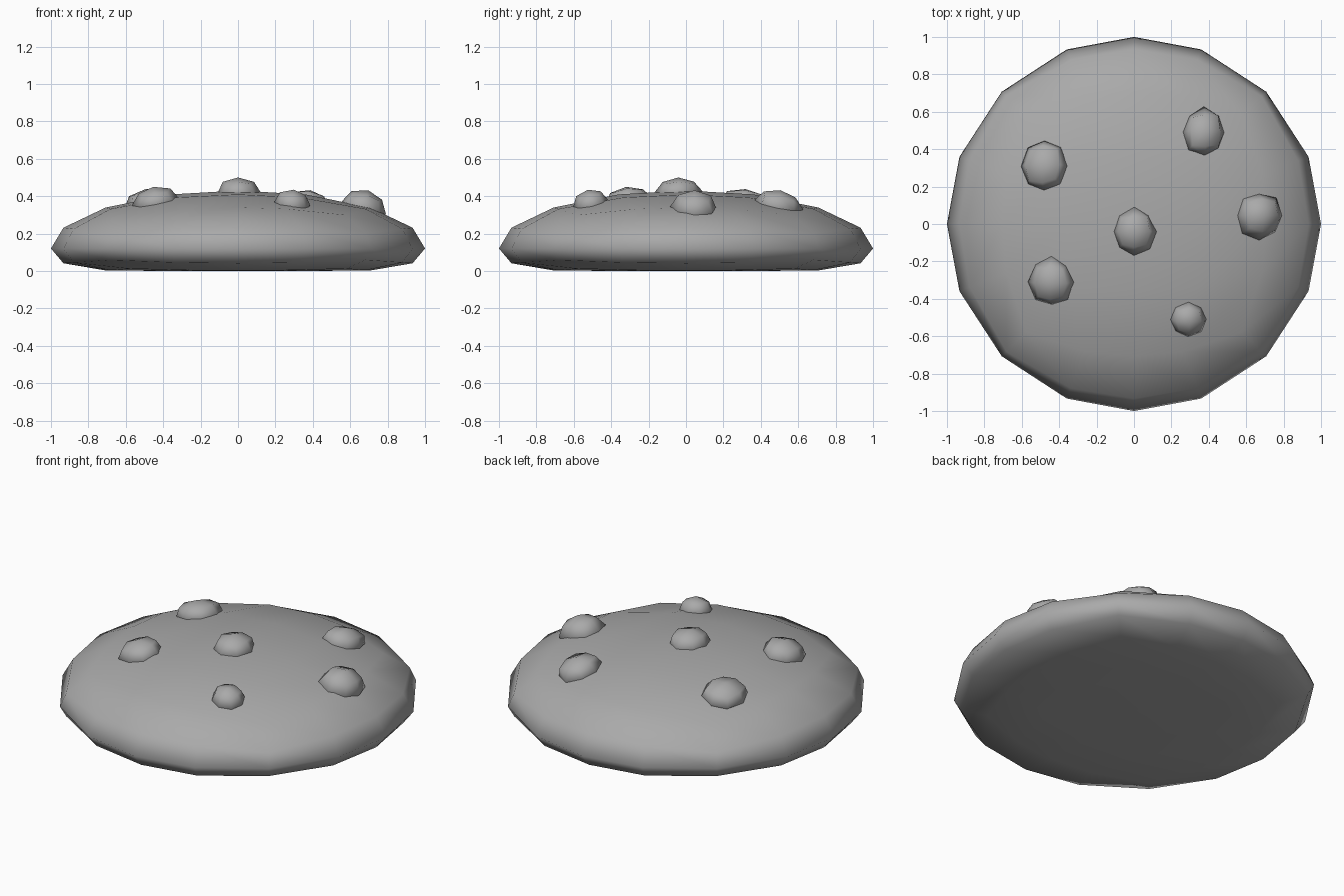
import bpy, bmesh, math, random
from mathutils import Vector, Matrix

cube = bpy.data.objects.get("Cube")
if cube:
    bpy.data.objects.remove(cube, do_unlink=True)

grey = bpy.data.materials.new("plain grey")
grey.use_nodes = True
COLOUR = (0.4, 0.4, 0.4, 1)
grey.diffuse_color = COLOUR
grey.node_tree.nodes["Principled BSDF"].inputs["Base Color"].default_value = COLOUR


def round_cube(name, cuts, shape, matrix=Matrix()):
    """Subdivided cube pushed out to a ball, reshaped point by point."""
    bm = bmesh.new()
    bmesh.ops.create_cube(bm, size=2)
    bmesh.ops.subdivide_edges(bm, edges=bm.edges[:], cuts=cuts, use_grid_fill=True)
    for v in bm.verts:
        spread = Vector([c if abs(c) > 0.9 else c * 0.77 for c in v.co])
        v.co = shape(spread.normalized())
    bm.transform(matrix)
    bmesh.ops.recalc_face_normals(bm, faces=bm.faces[:])
    for f in bm.faces:
        f.smooth = True
    mesh = bpy.data.meshes.new(name)
    bm.to_mesh(mesh)
    bm.free()
    mesh.materials.append(grey)
    obj = bpy.data.objects.new(name, mesh)
    bpy.context.collection.objects.link(obj)
    return obj


# Domed biscuit with a nearly flat underside
RIM, DOME = 0.12, 0.31


def biscuit_shape(p):
    if p.z >= -0.01:
        z = RIM + DOME * p.z
    else:
        z = RIM * (1 - min(1, -p.z / 0.8)) ** 1.8
    return Vector((p.x, p.y, z))


round_cube("biscuit", 3, biscuit_shape)

# Chips half sunk into the dome: x, y, half width, half depth, height
CHIPS = {
    "centre_chip": (0.0, -0.04, 0.115, 0.125, 0.07),
    "back_right_chip": (-0.48, 0.31, 0.125, 0.14, 0.065),
    "front_right_chip": (-0.44, -0.31, 0.12, 0.13, 0.07),
    "back_left_chip": (0.375, 0.49, 0.115, 0.13, 0.07),
    "left_chip": (0.67, 0.045, 0.125, 0.125, 0.085),
    "front_left_chip": (0.29, -0.51, 0.095, 0.09, 0.065),
}
random.seed(4)
for name, (x, y, w, d, h) in CHIPS.items():
    up = math.sqrt(1 - x * x - y * y)
    normal = Vector((x, y, up / DOME)).normalized()
    turn = Vector((0, 0, 1)).rotation_difference(normal).to_matrix().to_4x4()
    place = Matrix.Translation((x, y, RIM + DOME * up - 0.01)) @ turn

    def chip_shape(p):
        k = random.uniform(0.92, 1.08)
        return Vector((p.x * w * k, p.y * d * k, p.z * (h + 0.01)))

    round_cube(name, 1, chip_shape, place)
